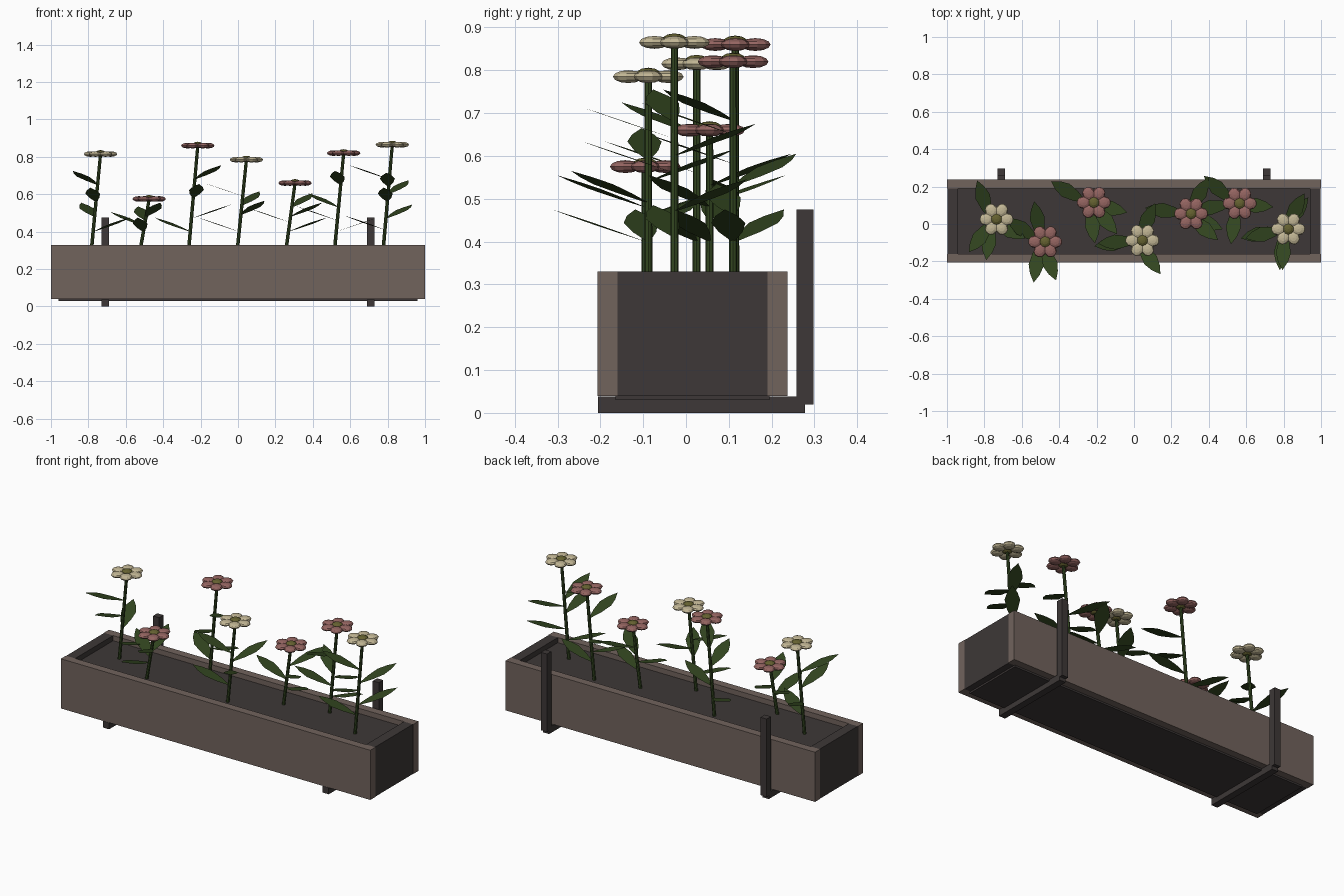
import bpy, bmesh, math
from mathutils import Matrix, Vector

cube = bpy.data.objects.get("Cube")
if cube:
    bpy.data.objects.remove(cube, do_unlink=True)


def material(name, rgb):
    m = bpy.data.materials.new(name)
    m.use_nodes = True
    m.diffuse_color = (*rgb, 1)
    m.node_tree.nodes["Principled BSDF"].inputs["Base Color"].default_value = (*rgb, 1)
    return m


wood = material("weathered_brown", (0.165, 0.125, 0.108))
dark = material("dark_charcoal", (0.047, 0.039, 0.038))
stem_green = material("stem_green", (0.036, 0.068, 0.016))
leaf_green = material("leaf_green", (0.032, 0.060, 0.014))
pink = material("dusty_pink", (0.30, 0.13, 0.12))
cream = material("cream", (0.54, 0.47, 0.30))
olive = material("olive_centre", (0.13, 0.12, 0.03))


def finish(name, bm, mat):
    me = bpy.data.meshes.new(name)
    bm.to_mesh(me)
    bm.free()
    me.materials.append(mat)
    ob = bpy.data.objects.new(name, me)
    bpy.context.scene.collection.objects.link(ob)
    return ob


def box(name, lo, hi, mat):
    lo, hi = Vector(lo), Vector(hi)
    bm = bmesh.new()
    bmesh.ops.create_cube(bm, size=1, matrix=Matrix.Translation((lo + hi) / 2)
                          @ Matrix.Diagonal((*(hi - lo), 1)))
    return finish(name, bm, mat)


# Planter box
box("front_board", (-1, -0.207, 0.04), (1, -0.16, 0.33), wood)
box("back_board", (-1, 0.19, 0.04), (1, 0.237, 0.33), wood)
box("base_panel", (-0.96, -0.165, 0.03), (0.96, 0.195, 0.06), dark)
box("soil", (-0.94, -0.16, 0.05), (0.94, 0.19, 0.30), dark)

# End panels and hanging brackets, one per side
for side, s in (("left", 1), ("right", -1)):
    x0, x1 = sorted((s * 0.94, s * 0.998))
    box(side + "_end_panel", (x0, -0.16, 0.04), (x1, 0.19, 0.33), dark)
    x = s * 0.71
    box(side + "_bracket_arm", (x - 0.02, -0.205, 0), (x + 0.02, 0.278, 0.038), dark)
    box(side + "_bracket_upright", (x - 0.02, 0.258, 0.02), (x + 0.02, 0.298, 0.475), dark)


def add_leaf(bm, base, angle, length=0.22, rise=0.075):
    # Pointed blade rising outward from the stem
    out = Vector((math.cos(angle), math.sin(angle), rise / length))
    across = Vector((-math.sin(angle), math.cos(angle), 0))
    outline = [(0, 0.003), (0.3, 0.028), (0.58, 0.04), (0.8, 0.026)]
    pts = [(t, w) for t, w in outline] + [(1, 0)] + [(t, -w) for t, w in reversed(outline)]
    bm.faces.new([bm.verts.new(base + out * (t * length) + across * w) for t, w in pts])


def flower(name, x, y, top, mat, leaves):
    bottom, lean = 0.29, 0.05
    foot, tip = Vector((x - 0.005, y, bottom)), Vector((x + lean - 0.005, y, top))
    axis = tip - foot

    # Leaning stem
    bm = bmesh.new()
    turn = axis.to_track_quat("Z", "Y").to_matrix().to_4x4()
    bmesh.ops.create_cone(bm, cap_ends=True, segments=8, radius1=0.0095, radius2=0.0085,
                          depth=axis.length,
                          matrix=Matrix.Translation((foot + tip) / 2) @ turn)
    finish(name + "_stem", bm, stem_green)

    # Leaves at (degrees, height)
    bm = bmesh.new()
    for degrees, z in leaves:
        add_leaf(bm, foot + axis * ((z - bottom) / axis.z), math.radians(degrees))
    finish(name + "_leaves", bm, leaf_green)

    # Ring of flattened petals
    bm = bmesh.new()
    for k in range(6):
        bmesh.ops.create_uvsphere(
            bm, u_segments=10, v_segments=6, radius=1,
            matrix=Matrix.Translation(tip) @ Matrix.Rotation(k * math.pi / 3, 4, "Z")
            @ Matrix.Translation((0.054, 0, 0)) @ Matrix.Diagonal((0.037, 0.034, 0.015, 1)))
    finish(name + "_petals", bm, mat)

    # Domed centre
    bm = bmesh.new()
    bmesh.ops.create_uvsphere(bm, u_segments=10, v_segments=6, radius=1,
                              matrix=Matrix.Translation(tip + Vector((0, 0, 0.003)))
                              @ Matrix.Diagonal((0.031, 0.031, 0.018, 1)))
    finish(name + "_centre", bm, olive)


# Row of flowers: depth, height, petal colour, leaves
row = [
    (0.025, 0.815, cream, [(-28, 0.40), (109, 0.48), (262, 0.56), (233, 0.65)]),
    (-0.095, 0.575, pink, [(262, 0.40), (145, 0.43), (100, 0.46), (290, 0.48)]),
    (0.115, 0.86, pink, [(149, 0.40), (-14, 0.47), (-82, 0.58), (-50, 0.68)]),
    (-0.088, 0.785, cream, [(188, 0.40), (-55, 0.49), (184, 0.59), (65, 0.54)]),
    (0.055, 0.66, pink, [(-22, 0.40), (172, 0.45), (-40, 0.48), (60, 0.53)]),
    (0.11, 0.82, pink, [(-5, 0.40), (190, 0.46), (138, 0.53), (-98, 0.65)]),
    (-0.027, 0.865, cream, [(193, 0.41), (50, 0.47), (-95, 0.56), (193, 0.68),
                            (-93, 0.64), (60, 0.60)]),
]
for i, (y, top, mat, leaves) in enumerate(row):
    flower("flower_%d" % (i + 1), -0.78 + 0.26 * i, y, top, mat, leaves)
